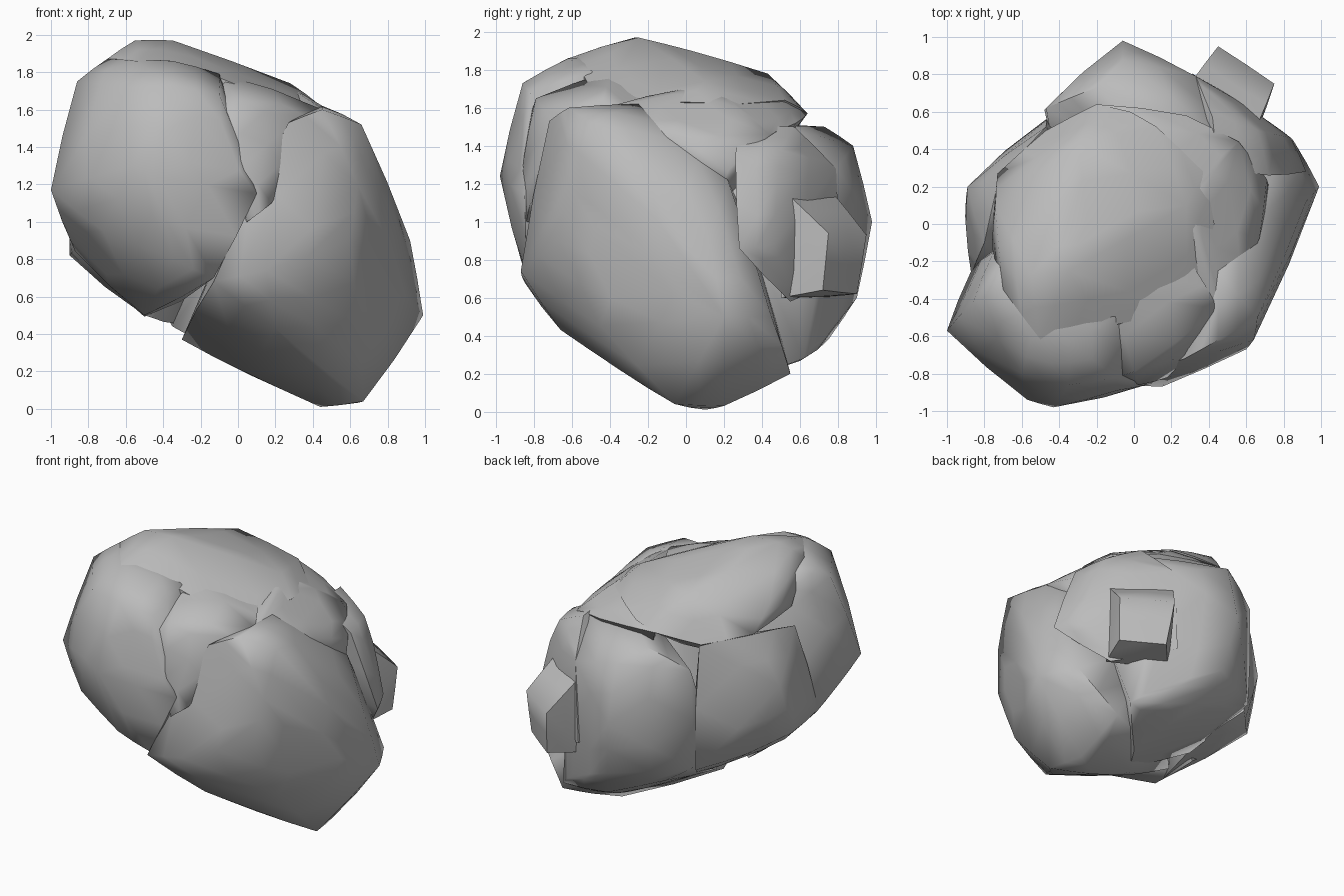
import bpy, bmesh, math

stone = bpy.data.materials.new("grey_stone")
stone.diffuse_color = (0.5, 0.5, 0.5, 1)


def lobe(name, points, bulge=0.06):
    """Convex boulder lobe: hull of corner points, rounded by smooth subdivision."""
    bm = bmesh.new()
    for p in points:
        bm.verts.new(p)
    bmesh.ops.convex_hull(bm, input=bm.verts[:])
    loose = [v for v in bm.verts if not v.link_faces]
    bmesh.ops.delete(bm, geom=loose, context='VERTS')
    bmesh.ops.recalc_face_normals(bm, faces=bm.faces[:])
    bmesh.ops.subdivide_edges(bm, edges=bm.edges[:], cuts=1, smooth=bulge,
                              use_grid_fill=True)
    mesh = bpy.data.meshes.new(name)
    bm.to_mesh(mesh)
    bm.free()
    mesh.materials.append(stone)
    ob = bpy.data.objects.new(name, mesh)
    bpy.context.collection.objects.link(ob)
    bpy.ops.object.select_all(action='DESELECT')
    ob.select_set(True)
    bpy.context.view_layer.objects.active = ob
    bpy.ops.object.shade_smooth_by_angle(angle=math.radians(60))
    return ob


# Large rounded lobe at the front left
lobe("front_left_lobe", [
    (-1, -.57, 1.17), (-.86, -.42, 1.75), (-.57, -.94, 1.3), (-.43, -.98, 1.24),
    (-.6, -.8, 1.72), (-.35, -.86, 1.73), (-.1, -.82, 1.68), (-.09, -.89, 1.4),
    (.1, -.85, 1.15), (-.13, -.83, .7), (-.5, -.38, .5), (-.9, -.42, .95),
    (-.87, -.25, .84), (-.35, -.87, .8), (-.7, -.2, 1.82), (-.1, -.5, 1.79),
    (-.1, 0, 1), (-.5, 0, .5), (-.75, -.15, 1.6), (-.72, -.76, .95),
    (-.55, -.62, 1.86), (-.35, -.62, 1.86), (-.7, -.35, 1.87)], .08)

# Recessed wedge between the two front lobes
lobe("front_wedge", [
    (.28, -.7, 1.52), (0, -.79, 1.65), (-.1, -.82, 1.55), (.03, -.86, 1.3),
    (.18, -.82, 1.1), (.27, -.45, 1.63), (-.1, -.4, 1.79), (0, -.5, 1),
    (.45, -.45, 1.6), (.3, -.2, 1.65), (.05, -.84, 1)])

# Domed cap
lobe("top_cap", [
    (-.55, -.27, 1.97), (-.35, -.25, 1.97), (-.7, -.35, 1.87), (-.5, -.62, 1.86),
    (-.15, -.55, 1.79), (-.74, .1, 1.72), (-.73, .27, 1.56), (-.3, .43, 1.78),
    (-.47, .5, 1.5), (-.2, .64, 1.57), (-.02, .6, 1.6), (.12, .52, 1.64),
    (-.25, .03, 1.9), (-.76, -.12, 1.62), (.07, .1, 1.79), (.28, .1, 1.74),
    (.43, 0, 1.63), (.37, .28, 1.62), (.27, -.45, 1.62), (-.2, 0, 1.2)])

# Shoulder sloping from the cap down to the right side
lobe("right_shoulder", [
    (.28, .1, 1.72), (.43, 0, 1.62), (.45, -.25, 1.62), (.67, -.08, 1.44),
    (.71, .24, 1.33), (.56, .44, 1.46), (.37, .28, 1.62), (.12, .52, 1.63),
    (.28, .58, 1.52), (-.2, .64, 1.57), (.2, .2, 1), (.45, -.5, 1.58),
    (.72, .2, 1.2)])

# Long lobe wrapping the front right and the underside
lobe("right_lobe", [
    (.27, -.72, 1.53), (.45, -.62, 1.6), (.66, -.5, 1.52), (.45, -.25, 1.62),
    (.67, -.1, 1.44), (.72, .22, 1.22), (.64, -.62, 1.2), (.6, -.67, .9),
    (.15, -.87, .74), (-.13, -.85, .68), (.2, -.66, .43), (.44, .1, .01),
    (.67, -.06, .04), (.05, 0, .19), (.4, -.35, .22), (.64, -.45, .45),
    (.99, .2, .5), (.92, .12, .9), (.79, 0, 1.09), (.76, -.34, .75),
    (.6, .55, .2), (.62, .2, .03), (.85, .45, .5), (-.3, 0, .37), (.1, .3, 1)])

# Lobe at the back right
lobe("back_right_lobe", [
    (.72, .26, 1.36), (.42, .57, 1.5), (.66, .5, 1.38), (.75, .48, 1.2),
    (.84, .46, .88), (.92, .28, .86), (.76, .52, .75), (.4, .68, 1.38),
    (.33, .79, 1.28), (.66, .55, .58), (.3, .8, .7), (.1, .4, 1),
    (.45, .3, 1.5)])

# Square knob sticking out at the back
lobe("back_knob", [
    (.45, .95, .93), (.75, .75, .94), (.73, .72, .64), (.48, .9, .62),
    (.3, .75, 1.18), (.66, .53, 1.15), (.3, .7, .6), (.66, .5, .6)], .02)

# Broad back lobe
lobe("back_lobe", [
    (-.47, .62, 1.36), (-.47, .6, .65), (-.06, .88, 1.4), (-.06, .98, 1),
    (0, .9, .6), (.33, .79, 1.28), (.4, .72, .42), (.35, .58, .26),
    (-.25, .6, .5), (.42, .5, 1.49), (-.2, .73, 1.5), (.45, .1, 1.5),
    (-.35, .15, .44), (.1, .75, .38), (.55, .62, .28), (.25, .3, .17),
    (.1, .08, .2)])

# Lobe on the left side
lobe("left_lobe", [
    (-.89, .2, 1.2), (-.9, 0, 1.1), (-.9, .08, .82), (-.87, -.27, .85),
    (-.47, .52, 1.5), (-.47, .56, .62), (-.72, .25, 1.55), (-.8, -.1, 1.5),
    (-.7, .3, .7), (-.3, .3, .45), (-.5, -.3, .5), (-.2, 0, 1)])
